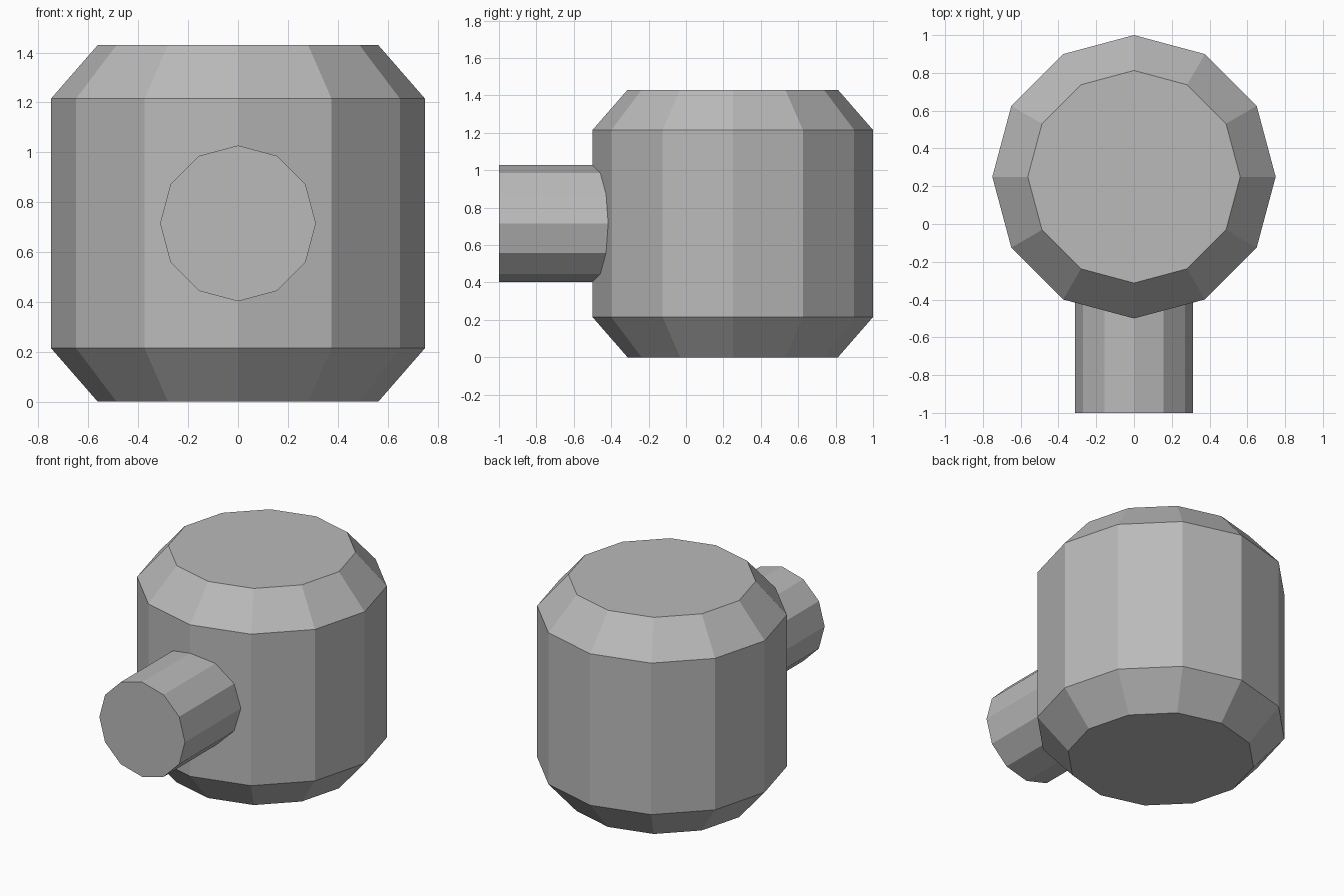
import bpy, bmesh, math

if "Cube" in bpy.data.objects:
    bpy.data.objects.remove(bpy.data.objects["Cube"])

grey = bpy.data.materials.new("mid grey")
grey.diffuse_color = (0.49, 0.49, 0.49, 1.0)
grey.use_nodes = True
grey.node_tree.nodes["Principled BSDF"].inputs["Base Color"].default_value = grey.diffuse_color
SIDES = 12


def lathe(name, rings, place):
    """Closed 12-sided solid from (radius, height) rings; place maps points."""
    bm = bmesh.new()
    loops = []
    for r, h in rings:
        loops.append([bm.verts.new(place(r * math.cos(math.tau * i / SIDES),
                                         r * math.sin(math.tau * i / SIDES), h))
                      for i in range(SIDES)])
    for a, b in zip(loops, loops[1:]):
        for i in range(SIDES):
            j = (i + 1) % SIDES
            bm.faces.new((a[i], a[j], b[j], b[i]))
    bm.faces.new(loops[0][::-1])
    bm.faces.new(loops[-1])
    bmesh.ops.recalc_face_normals(bm, faces=bm.faces)
    mesh = bpy.data.meshes.new(name)
    bm.to_mesh(mesh)
    bm.free()
    mesh.materials.append(grey)
    obj = bpy.data.objects.new(name, mesh)
    bpy.context.collection.objects.link(obj)
    return obj


# upright drum with bevelled top and bottom
lathe("drum_body", [(0.5625, 0), (0.75, 0.215), (0.75, 1.215), (0.5625, 1.43)],
      lambda u, v, h: (u, v + 0.25, h))

# horizontal pipe leaving the front, its inner end buried in the drum
lathe("front_pipe", [(0.3125, -1.0), (0.3125, -0.35)],
      lambda u, v, h: (u, h, v + 0.715))
